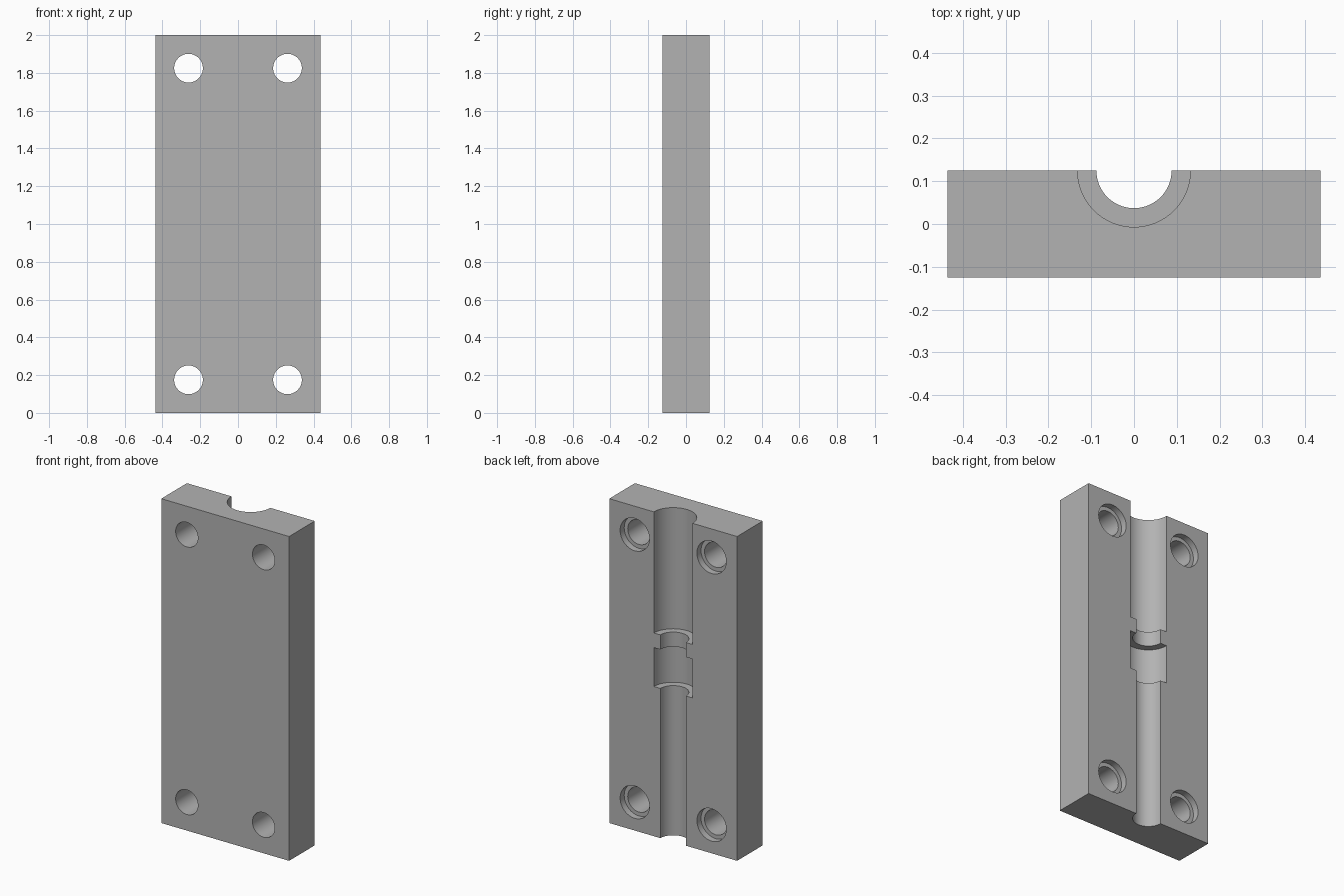
import bpy
import bmesh
import math
from mathutils import Matrix

cube = bpy.data.objects.get("Cube")
if cube:
    bpy.data.objects.remove(cube, do_unlink=True)

HALF_W, HALF_D, HEIGHT = 0.436, 0.125, 2.0
SEGMENTS = 64

grey = bpy.data.materials.new("plain grey")
grey.use_nodes = True
colour = (0.45, 0.45, 0.45, 1)
grey.diffuse_color = colour
grey.node_tree.nodes["Principled BSDF"].inputs["Base Color"].default_value = colour


def make_object(name, bm):
    bmesh.ops.recalc_face_normals(bm, faces=bm.faces)
    mesh = bpy.data.meshes.new(name)
    bm.to_mesh(mesh)
    bm.free()
    mesh.materials.append(grey)
    obj = bpy.data.objects.new(name, mesh)
    bpy.context.collection.objects.link(obj)
    return obj


def stepped_cutter(name, steps, matrix):
    """Closed stepped cylinder along local z from (radius, z) pairs."""
    bm = bmesh.new()
    rings = []
    for r, z in steps:
        angles = [math.tau * i / SEGMENTS for i in range(SEGMENTS)]
        rings.append([bm.verts.new((r * math.cos(a), r * math.sin(a), z)) for a in angles])
    for low, high in zip(rings, rings[1:]):
        for i in range(SEGMENTS):
            j = (i + 1) % SEGMENTS
            bm.faces.new((low[i], low[j], high[j], high[i]))
    bm.faces.new(rings[0])
    bm.faces.new(rings[-1])
    bm.transform(matrix)
    obj = make_object(name, bm)
    obj.hide_render = True
    return obj


# Rectangular plate
bm = bmesh.new()
bmesh.ops.create_cube(bm, size=1)
bm.transform(Matrix.Translation((0, 0, HEIGHT / 2))
             @ Matrix.Diagonal((2 * HALF_W, 2 * HALF_D, HEIGHT, 1)))
plate = make_object("mounting_plate", bm)

# Half-round groove down the back, with wider pockets
NARROW, WIDE = 0.088, 0.132
groove = [(NARROW, -0.1), (NARROW, 0.923), (WIDE, 0.923), (WIDE, 1.163),
          (NARROW, 1.163), (NARROW, 1.253), (WIDE, 1.253), (WIDE, 2.1)]
cutters = [stepped_cutter("groove_cutter", groove, Matrix.Translation((0, HALF_D, 0)))]

# Four counterbored screw holes, wide end at the back
BORE, RECESS, DEPTH = 0.076, 0.1, 0.04
hole = [(BORE, -0.2), (BORE, HALF_D - DEPTH), (RECESS, HALF_D - DEPTH), (RECESS, 0.2)]
turn = Matrix.Rotation(-math.pi / 2, 4, "X")
for x in (-0.262, 0.262):
    for z in (0.175, HEIGHT - 0.175):
        cutters.append(stepped_cutter("screw_hole_cutter", hole,
                                      Matrix.Translation((x, 0, z)) @ turn))

# Cut everything out and remove the helpers
bpy.context.view_layer.objects.active = plate
for cutter in cutters:
    cut = plate.modifiers.new("cut", "BOOLEAN")
    cut.operation = "DIFFERENCE"
    cut.solver = "EXACT"
    cut.object = cutter
    bpy.ops.object.modifier_apply(modifier=cut.name)
    bpy.data.objects.remove(cutter, do_unlink=True)

# Smooth bores with crisp rims
bpy.ops.object.select_all(action="DESELECT")
plate.select_set(True)
bpy.ops.object.shade_smooth_by_angle(angle=math.radians(30))
